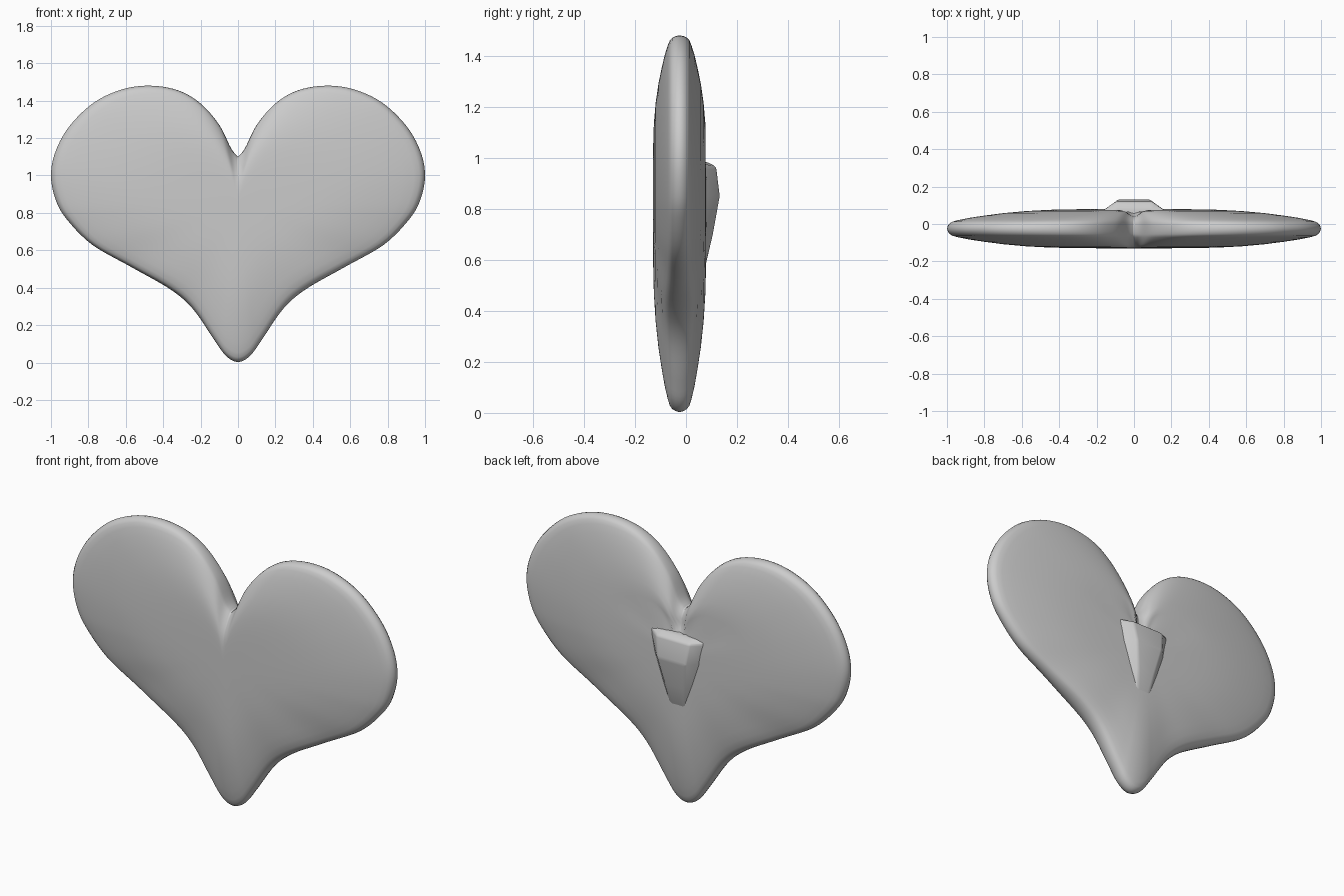
import bpy, bmesh, math
from mathutils import Vector

if "Cube" in bpy.data.objects:
    bpy.data.objects.remove(bpy.data.objects["Cube"])

grey = bpy.data.materials.new("plain grey")
grey.use_nodes = True
COLOUR = (0.6, 0.6, 0.6, 1)
grey.diffuse_color = COLOUR
grey.node_tree.nodes["Principled BSDF"].inputs["Base Color"].default_value = COLOUR

MID_Y, MID_Z = -0.025, 0.85


def finish(name, bm):
    bmesh.ops.recalc_face_normals(bm, faces=bm.faces)
    mesh = bpy.data.meshes.new(name)
    bm.to_mesh(mesh)
    bm.free()
    ob = bpy.data.objects.new(name, mesh)
    bpy.context.collection.objects.link(ob)
    mesh.materials.append(grey)
    for p in mesh.polygons:
        p.use_smooth = True
    return ob


def spline(pts, steps):
    """Catmull-Rom curve through the points."""
    ext = [pts[0] * 2 - pts[1]] + pts + [Vector((-pts[-2].x, pts[-2].y))]
    out = []
    for a, b, c, d in zip(ext, ext[1:], ext[2:], ext[3:]):
        for i in range(steps):
            t = i / steps
            out.append(0.5 * (2 * b + (c - a) * t + (2 * a - 5 * b + 4 * c - d) * t ** 2
                              + (3 * b - a - 3 * c + d) * t ** 3))
    return out + [pts[-1]]


# Half outline from the notch round to the tip, then mirrored
half = spline([Vector(p) for p in [
    (0, 1.1), (.037, 1.145), (.1, 1.27), (.2, 1.385), (.32, 1.455), (.47, 1.48),
    (.62, 1.46), (.77, 1.39), (.9, 1.265), (.975, 1.13), (1, 1), (.975, .87),
    (.915, .765), (.78, .63), (.57, .51), (.36, .39), (.24, .285), (.13, .125),
    (.064, .035), (0, .003)]], 5)
outline = half + [Vector((-p.x, p.y)) for p in reversed(half[1:-1])]

# Half thickness from centre to rim
profile = [(0, .105), (.15, .105), (.3, .104), (.45, .101), (.58, .094), (.7, .083),
           (.8, .07), (.88, .058), (.94, .046), (.97, .038), (.985, .029), (.995, .016)]


def thickness(s, h, rim):
    # The concave lower flanks have a fuller rim
    flank = math.exp(-((abs(rim.x) - .38) / .2) ** 2) if rim.y < .75 else 0
    return h + .024 * flank * s ** 4 * math.sqrt(1 - s ** 12)


# Heart body: concentric rings on both sides, joined at the rim
bm = bmesh.new()
rim_verts = [bm.verts.new((p.x, MID_Y, p.y)) for p in outline]
n = len(outline)
for side in (-1, 1):
    centre = bm.verts.new((0, MID_Y + side * profile[0][1], MID_Z))
    rings = []
    for s, h in profile[1:]:
        ring = []
        for p in outline:
            x, z = p.x * s, MID_Z + (p.y - MID_Z) * s
            y = MID_Y + side * thickness(s, h, p)
            if side > 0:  # crease above the back wedge
                y -= .022 * math.exp(-(x / .2) ** 2 - ((z - 1.01) / .045) ** 2) * (1 - s ** 6)
            ring.append(bm.verts.new((x, y, z)))
        rings.append(ring)
    rings.append(rim_verts)
    for i in range(n):
        j = (i + 1) % n
        bm.faces.new((centre, rings[0][i], rings[0][j]))
        for a, b in zip(rings, rings[1:]):
            bm.faces.new((a[i], b[i], b[j], a[j]))
finish("heart_body", bm)

# Back wedge: tapered sections of (z, base half width, outer half width, depth)
bm = bmesh.new()
rows = []
for z, base, outer, y in [(.55, .05, .03, .07), (.7, .1, .055, .105),
                          (.85, .15, .085, .132), (.965, .175, .1, .118), (.985, .17, .09, .08)]:
    rows.append([bm.verts.new(c) for c in (
        (-base, .03, z), (-base, .067, z), (-outer, y, z),
        (outer, y, z), (base, .067, z), (base, .03, z))])
for a, b in zip(rows, rows[1:]):
    for i in range(6):
        j = (i + 1) % 6
        bm.faces.new((a[i], a[j], b[j], b[i]))
bm.faces.new(rows[0])
bm.faces.new(rows[-1])
wedge = finish("back_wedge", bm)
bevel = wedge.modifiers.new("soft_edges", "BEVEL")
bevel.width = .012
bevel.segments = 3
bevel.limit_method = "ANGLE"
bevel.angle_limit = math.radians(15)
